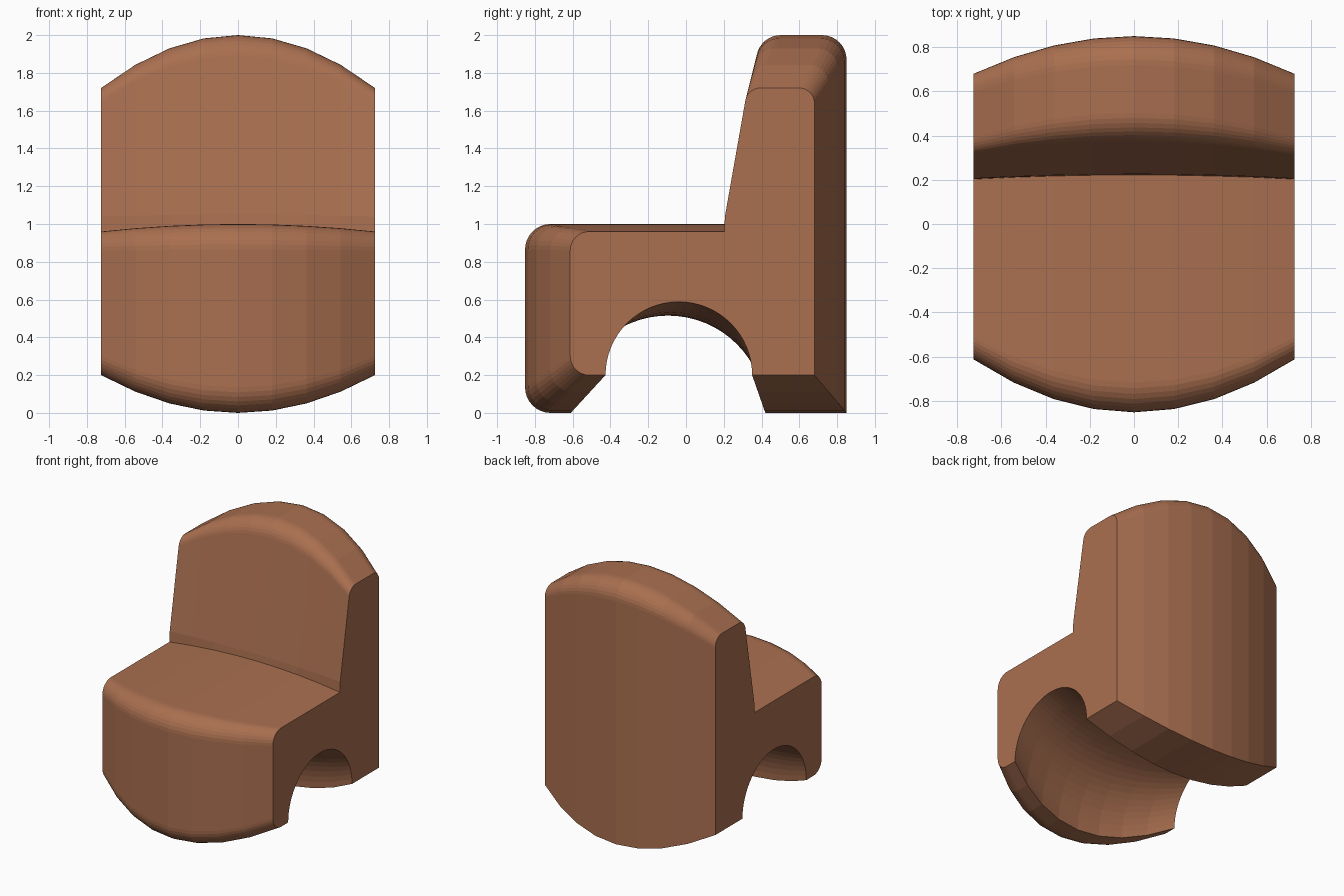
import bpy, bmesh, math
from mathutils import Vector

if "Cube" in bpy.data.objects:
    bpy.data.objects.remove(bpy.data.objects["Cube"])

HALF_W = 0.725
STEPS = 4          # cross-section steps per side
FILLET = 8         # segments per rounded corner
ARCH = 32          # segments in the arch under the seat


def rounded(points):
    """Open profile of (y, z, radius) with rounded corners."""
    out = []
    for i, (y, z, r) in enumerate(points):
        p = Vector((y, z))
        if r == 0:
            out.append(p)
            continue
        a = (Vector(points[i - 1][:2]) - p).normalized()
        b = (Vector(points[i + 1][:2]) - p).normalized()
        half = a.angle(b) / 2
        c = p + (a + b).normalized() * r / math.sin(half)
        s = p + a * r / math.tan(half) - c
        e = p + b * r / math.tan(half) - c
        sweep = s.angle(e)
        for k in range(FILLET + 1):
            t = k / FILLET
            out.append(c + (s * math.sin((1 - t) * sweep) + e * math.sin(t * sweep)) / math.sin(sweep))
    return out


def section(outline, cy, cz, r):
    """Side outline closed by a semicircular arch."""
    arch = [Vector((cy - r * math.cos(math.pi * k / ARCH), cz + r * math.sin(math.pi * k / ARCH)))
            for k in range(ARCH + 1)]
    return rounded(outline) + arch


# Side sections at the middle and at the flat ends
middle = section([(0.85, 0, 0), (0.85, 2.0, 0.13), (0.393, 2.0, 0.13), (0.227, 1.05, 0),
                  (0.222, 1.0, 0), (-0.852, 1.0, 0.135), (-0.852, 0, 0.135)]
                 + [(-0.65, 0, 0)], -0.095, 0, 0.515)
end = section([(0.68, 0.2, 0), (0.68, 1.72, 0.08), (0.326, 1.72, 0.08), (0.206, 1.04, 0),
               (0.203, 0.96, 0), (-0.613, 0.96, 0.1), (-0.613, 0.2, 0.1)]
              + [(-0.46, 0.2, 0)], -0.038, 0.2, 0.388)

# Loft the sections along a parabolic bulge
bm = bmesh.new()
rings = []
for i in range(-STEPS, STEPS + 1):
    t = (i / STEPS) ** 2
    rings.append([bm.verts.new((HALF_W * i / STEPS, *m.lerp(e, t))) for m, e in zip(middle, end)])
n = len(middle)
for a, b in zip(rings, rings[1:]):
    for k in range(n):
        j = (k + 1) % n
        bm.faces.new((a[k], a[j], b[j], b[k]))
bm.faces.new(rings[0])
bm.faces.new(rings[-1])
bmesh.ops.recalc_face_normals(bm, faces=bm.faces)

mesh = bpy.data.meshes.new("chair_body")
bm.to_mesh(mesh)
bm.free()
body = bpy.data.objects.new("chair_body", mesh)
bpy.context.collection.objects.link(body)

# Brown material
brown = bpy.data.materials.new("brown")
brown.diffuse_color = (0.40, 0.16, 0.08, 1)
brown.use_nodes = True
brown.node_tree.nodes["Principled BSDF"].inputs["Base Color"].default_value = brown.diffuse_color
mesh.materials.append(brown)
